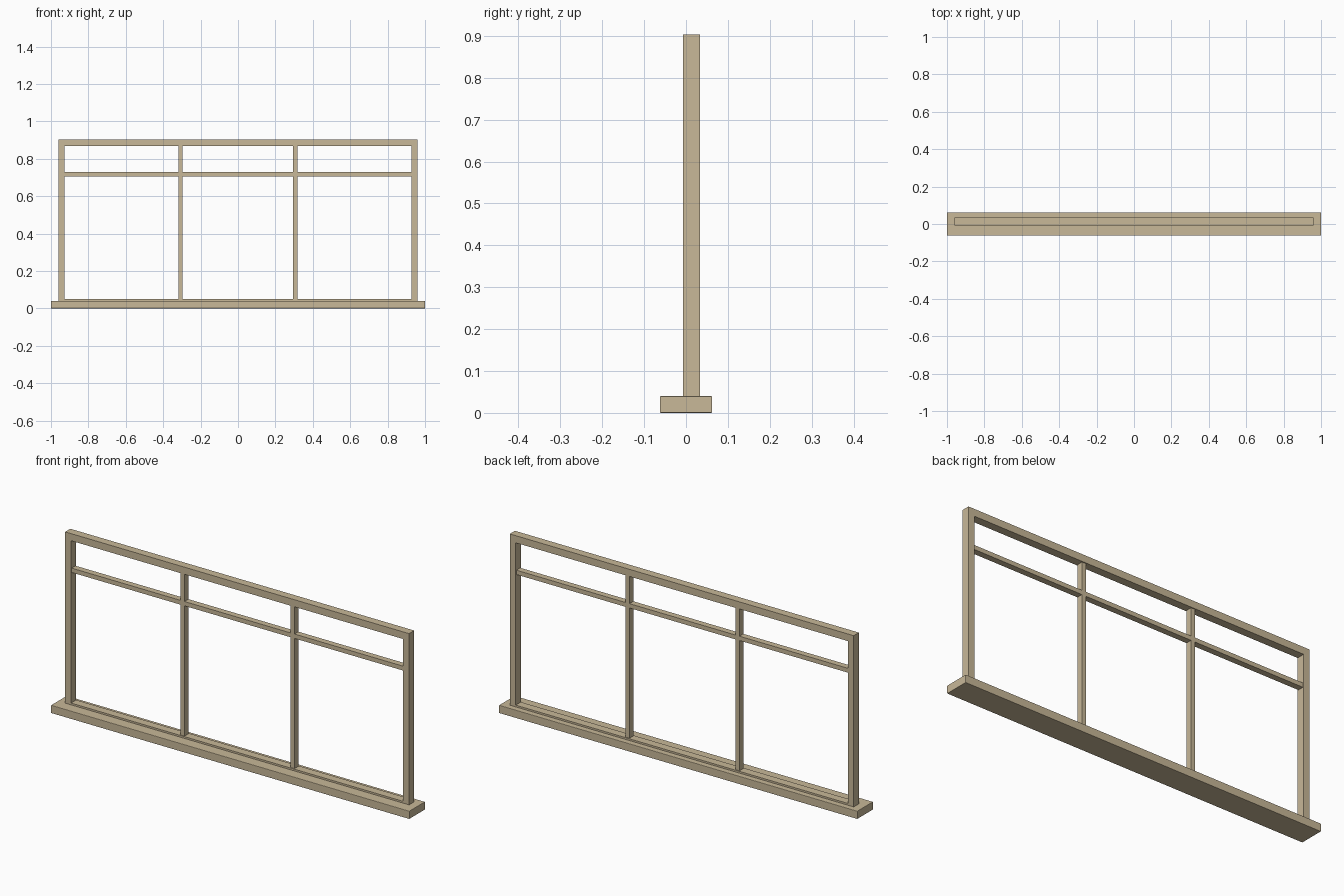
import bpy

if "Cube" in bpy.data.objects:
    bpy.data.objects.remove(bpy.data.objects["Cube"])

wood = bpy.data.materials.new("tan_paint")
wood.diffuse_color = (0.578, 0.479, 0.314, 1)
wood.use_nodes = True
wood.node_tree.nodes["Principled BSDF"].inputs["Base Color"].default_value = wood.diffuse_color


def box(name, x, y, z, bevel=0):
    """Box from (min, max) ranges on each axis."""
    bpy.ops.mesh.primitive_cube_add(size=1)
    o = bpy.context.object
    o.name = name
    for i, (a, b) in enumerate((x, y, z)):
        for v in o.data.vertices:
            v.co[i] = b if v.co[i] > 0 else a
    o.data.materials.append(wood)
    if bevel:
        m = o.modifiers.new("soft_edges", 'BEVEL')
        m.width = bevel
        m.segments = 2
    return o


FRAME_Y = (-0.007, 0.034)   # outer frame depth
BAR_Y = (-0.002, 0.029)     # slightly recessed glazing bars
OUT, IN = 0.96, 0.927       # outer and inner half width of the frame
TOP, HEAD = 0.904, 0.868    # top and underside of the head rail

# Sill
box("sill", (-1, 1), (-0.0625, 0.0625), (0, 0.04), bevel=0.002)

# Outer frame
box("head_rail", (-OUT, OUT), FRAME_Y, (HEAD, TOP))
box("bottom_rail", (-IN, IN), FRAME_Y, (0.035, 0.049))
for side, x in (("left", (-OUT, -IN)), ("right", (IN, OUT))):
    box(side + "_stile", x, FRAME_Y, (0.035, HEAD))

# Upright bars, above and below the transom
T0, T1 = 0.706, 0.728
for side, c in (("left", -0.308), ("right", 0.306)):
    for part, z in (("lower", (0.049, T0)), ("upper", (T1, HEAD))):
        box(f"{side}_{part}_mullion", (c - 0.011, c + 0.011), BAR_Y, z)

# Transom bar
box("transom", (-IN, IN), BAR_Y, (T0, T1))
